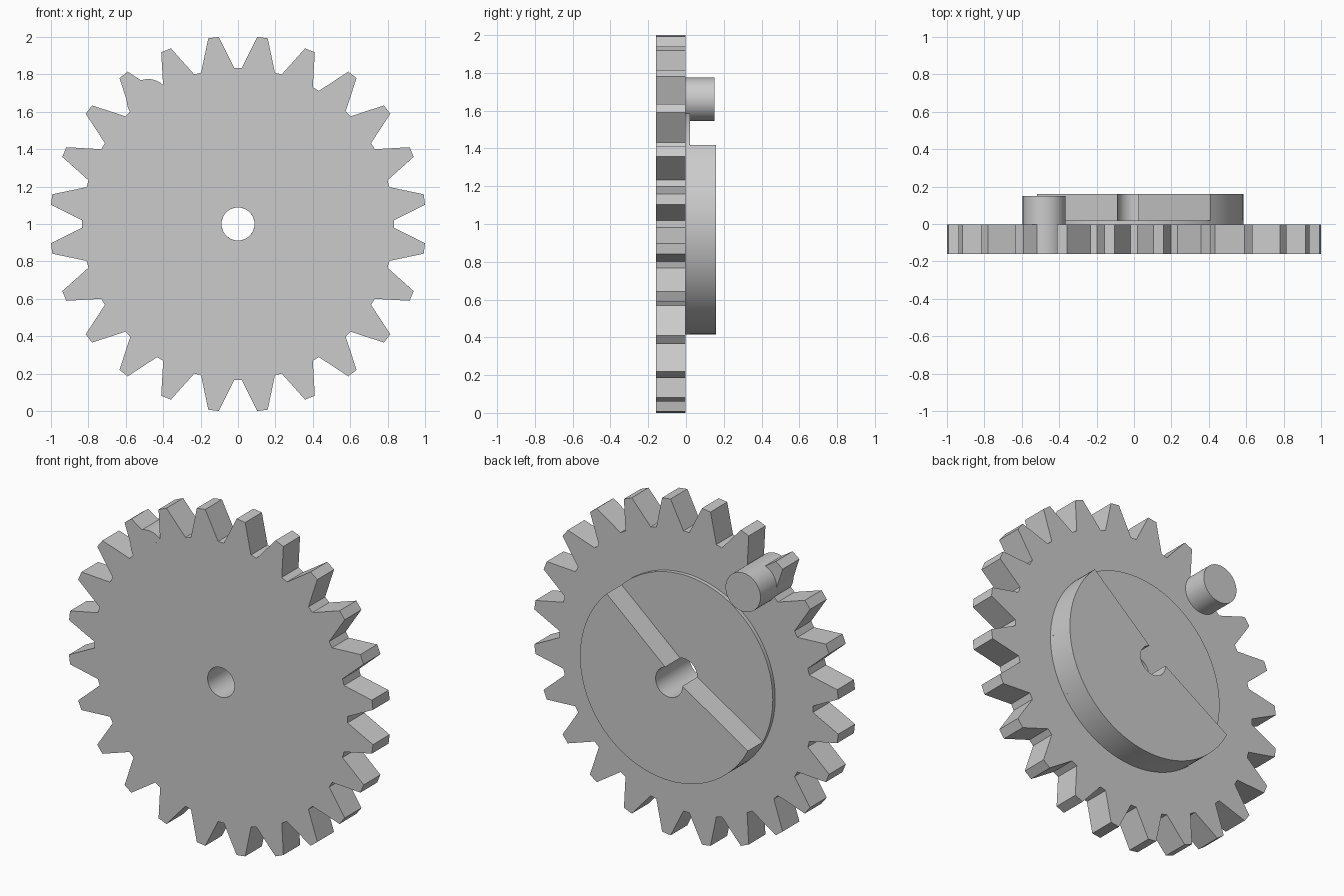
import bpy, bmesh, math

if "Cube" in bpy.data.objects:
    bpy.data.objects.remove(bpy.data.objects["Cube"])

CENTRE_Z = 1.0
HOLE_R = 0.088
CAM_R = 0.585
TEETH = 24
FRONT, BACK, STEP, TOP = -0.16, -0.003, 0.02, 0.16

grey = bpy.data.materials.new("plain grey")
grey.use_nodes = True
grey.diffuse_color = (0.6, 0.6, 0.6, 1)
grey.node_tree.nodes["Principled BSDF"].inputs["Base Color"].default_value = (0.6, 0.6, 0.6, 1)


def polar(radius, degrees):
    a = math.radians(degrees)
    return radius * math.cos(a), radius * math.sin(a)


def arc(radius, start, end, steps):
    return [polar(radius, start + (end - start) * i / steps) for i in range(steps + 1)]


def finish(bm, name):
    bmesh.ops.recalc_face_normals(bm, faces=bm.faces)
    mesh = bpy.data.meshes.new(name)
    bm.to_mesh(mesh)
    bm.free()
    mesh.materials.append(grey)
    ob = bpy.data.objects.new(name, mesh)
    bpy.context.collection.objects.link(ob)
    bpy.ops.object.select_all(action="DESELECT")
    ob.select_set(True)
    bpy.context.view_layer.objects.active = ob
    bpy.ops.object.shade_smooth_by_angle(angle=math.radians(25))
    return ob


def holed_plate(name, inner, outer, y0, y1, closed=True):
    """Plate between matching inner and outer outlines, thick along y."""
    bm = bmesh.new()
    rows = [[bm.verts.new((x, y, z + CENTRE_Z)) for x, z in outline]
            for outline, y in ((inner, y0), (outer, y0), (outer, y1), (inner, y1))]
    n = len(inner)
    for i in range(n if closed else n - 1):
        j = (i + 1) % n
        for a, b in zip(rows, rows[1:] + rows[:1]):
            bm.faces.new((a[i], a[j], b[j], b[i]))
    if not closed:
        for i in (0, n - 1):
            bm.faces.new([row[i] for row in rows])
    return finish(bm, name)


# Toothed wheel: each tooth is root, tip, tip, root
pitch = 360 / TEETH
tooth = [(0.833, -6.2), (1.0053, -1.6), (1.0053, 1.6), (0.833, 6.2)]
rim, bore = [], []
for t in range(TEETH):
    for radius, offset in tooth:
        angle = (t + 0.5) * pitch + offset
        rim.append(polar(radius, angle))
        bore.append(polar(HOLE_R, angle))
holed_plate("gear_wheel", bore, rim, FRONT, BACK)

# Thin round plate on the back
holed_plate("back_plate", arc(HOLE_R, 0, 360, 96)[:-1], arc(CAM_R, 0, 360, 96)[:-1], BACK, STEP)

# Thick raised sector below the slanted step
holed_plate("raised_sector", arc(HOLE_R, 73.5, -180.5, 64), arc(CAM_R, 45.5, -152.6, 64),
            STEP, TOP, closed=False)

# Round pin through the wheel near the rim
pin_front, pin_back = FRONT + 0.0005, 0.15
bm = bmesh.new()
bmesh.ops.create_cone(bm, cap_ends=True, segments=64, radius1=0.115, radius2=0.115,
                      depth=pin_back - pin_front)
pin = finish(bm, "drive_pin")
pin.rotation_euler.x = math.pi / 2
pin.location = (-0.48, (pin_front + pin_back) / 2, 1.66)
